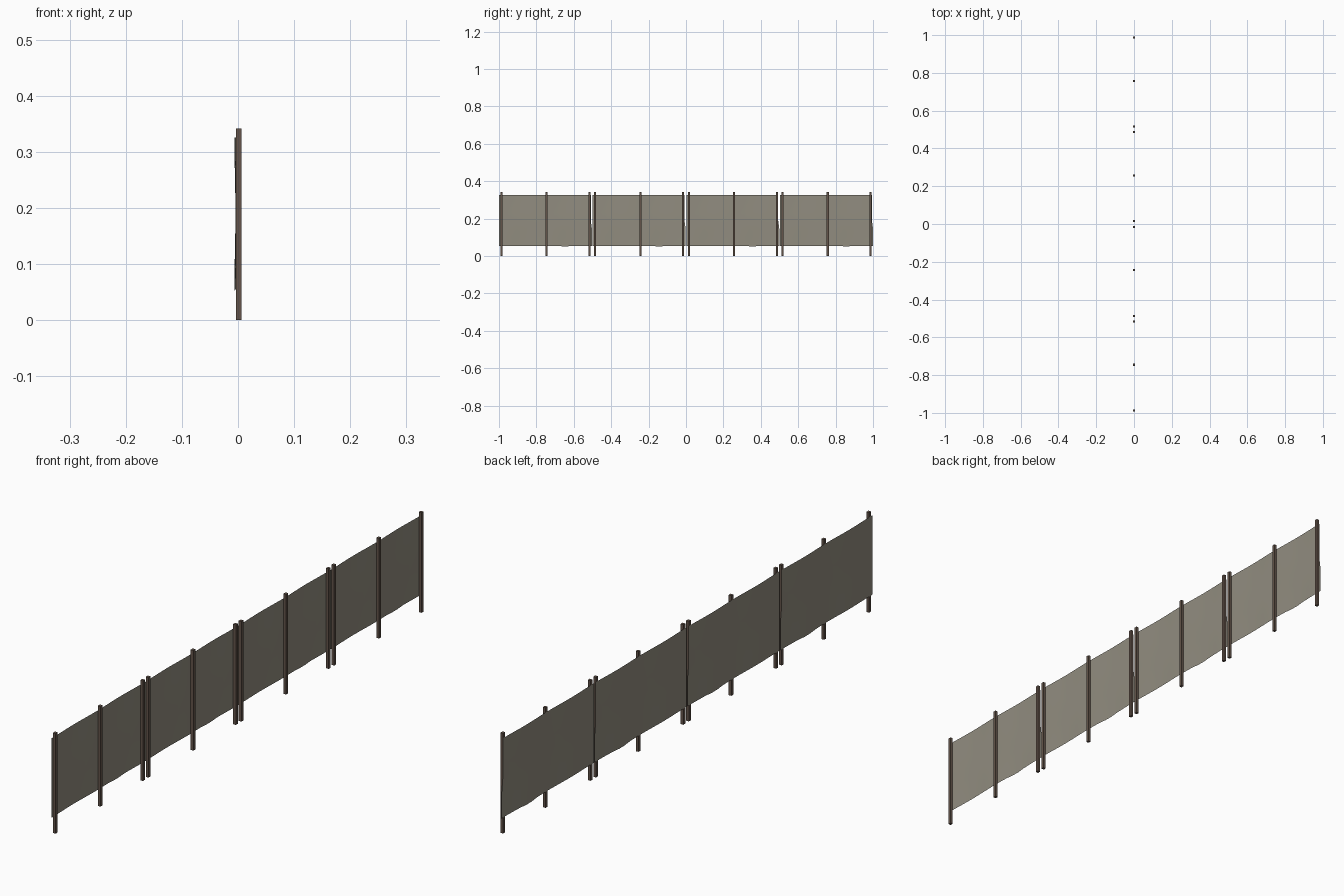
import bpy, bmesh, math

if "Cube" in bpy.data.objects:
    bpy.data.objects.remove(bpy.data.objects["Cube"])

def material(name, rgb):
    m = bpy.data.materials.new(name)
    m.diffuse_color = (*rgb, 1)
    m.use_nodes = True
    m.node_tree.nodes["Principled BSDF"].inputs["Base Color"].default_value = m.diffuse_color
    return m

wood = material("dark brown wood", (0.125, 0.088, 0.068))
fabric = material("grey olive fabric", (0.285, 0.265, 0.215))

def make_object(name, bm, mat):
    mesh = bpy.data.meshes.new(name)
    bm.to_mesh(mesh)
    bm.free()
    mesh.materials.append(mat)
    ob = bpy.data.objects.new(name, mesh)
    bpy.context.collection.objects.link(ob)
    return ob

# square post standing on the ground
def post(name, y):
    bm = bmesh.new()
    bmesh.ops.create_cube(bm, size=1)
    for v in bm.verts:
        v.co.x = v.co.x * 0.010 + 0.001
        v.co.y = v.co.y * 0.011 + y
        v.co.z = (v.co.z + 0.5) * 0.342
    make_object(name, bm, wood)

# thin fabric sheet, bulging outwards between the posts
def sheet(name, y0, length=0.491, z0=0.055, z1=0.326, ny=16, nz=6):
    bm = bmesh.new()
    rows = []
    for j in range(nz + 1):
        t = j / nz
        row = []
        for i in range(ny + 1):
            s = i / ny
            bulge = math.sin(2 * math.pi * s) ** 2
            x = -0.0040 - 0.0025 * bulge * (0.6 + 0.4 * math.cos(2 * math.pi * t))
            y = y0 + s * length
            if i == ny and t < 0.35:      # loose lower corner
                y += 0.006
            z = z0 + t * (z1 - z0)
            if j == 0:                    # sagging hem
                z -= 0.004 * math.exp(-((s - 0.72) / 0.05) ** 2)
            row.append(bm.verts.new((x, y, z)))
        rows.append(row)
    for j in range(nz):
        for i in range(ny):
            bm.faces.new((rows[j][i], rows[j][i + 1], rows[j + 1][i + 1], rows[j + 1][i]))
    ob = make_object(name, bm, fabric)
    for p in ob.data.polygons:
        p.use_smooth = True

# four fence panels, three posts each
for k in range(4):
    start = -1.0 + k * 0.501
    sheet(f"fabric_panel_{k + 1}", start)
    for n, off in enumerate((0.013, 0.255, 0.484)):
        post(f"post_{k + 1}_{n + 1}", start + off)
